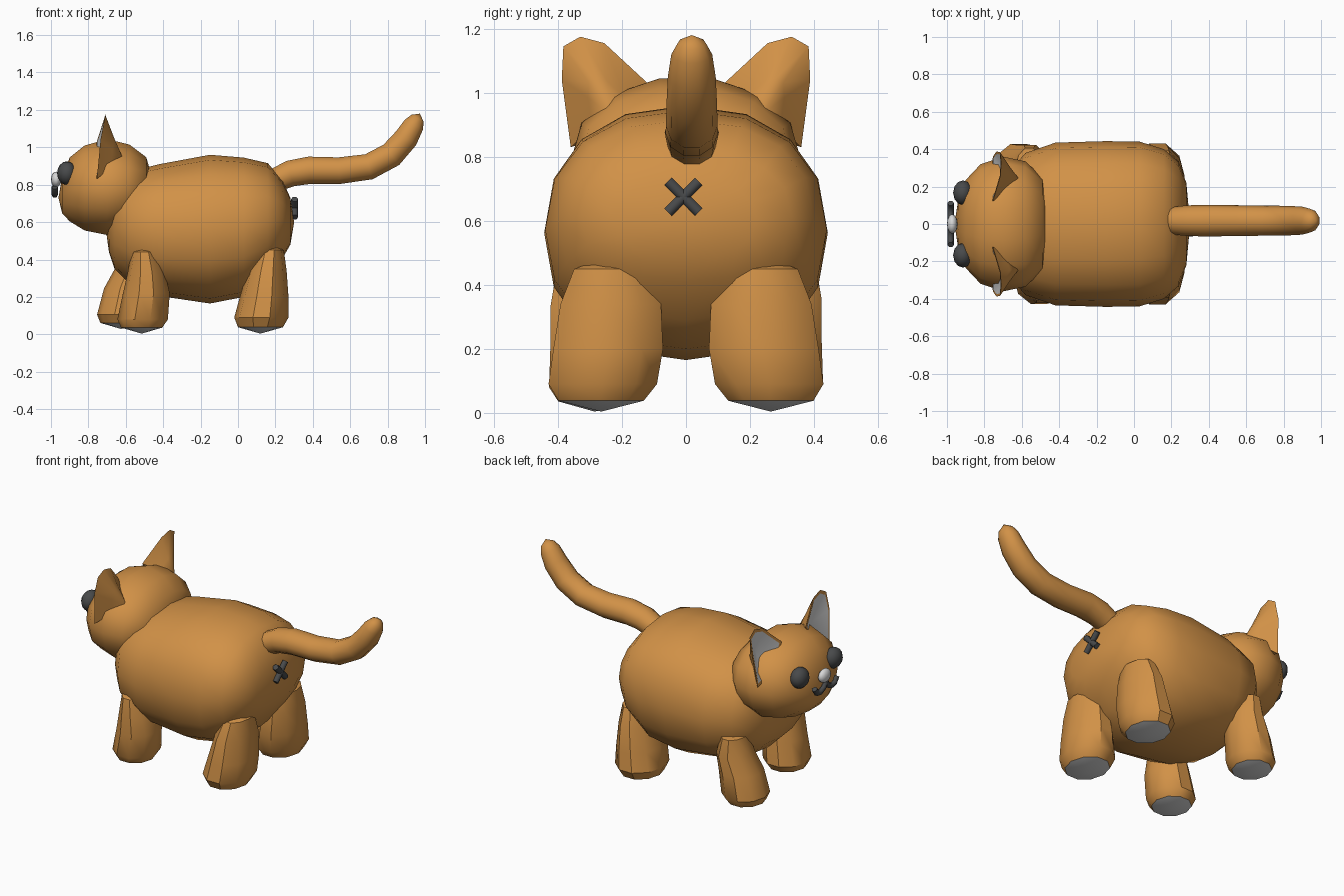
import bpy, bmesh, math
from mathutils import Vector

if "Cube" in bpy.data.objects:
    bpy.data.objects.remove(bpy.data.objects["Cube"])


def material(name, rgb):
    m = bpy.data.materials.new(name)
    m.diffuse_color = (*rgb, 1)
    m.use_nodes = True
    m.node_tree.nodes["Principled BSDF"].inputs["Base Color"].default_value = m.diffuse_color
    return m


ORANGE = material("orange fur", (0.64, 0.285, 0.063))
WHITE = material("light grey", (0.68, 0.68, 0.68))
DARK = material("dark grey", (0.065, 0.068, 0.07))


def finish(name, bm, mats, angle=50):
    bmesh.ops.recalc_face_normals(bm, faces=bm.faces)
    me = bpy.data.meshes.new(name)
    bm.to_mesh(me)
    bm.free()
    ob = bpy.data.objects.new(name, me)
    bpy.context.collection.objects.link(ob)
    for m in mats:
        me.materials.append(m)
    bpy.context.view_layer.objects.active = ob
    ob.select_set(True)
    bpy.ops.object.shade_smooth_by_angle(angle=math.radians(angle))
    ob.select_set(False)
    return ob


def ring(c, u, v, n=12, power=2.0):
    """Superellipse around c spanned by the half axes u and v."""
    out = []
    for i in range(n):
        a = 2 * math.pi * i / n
        ca, sa = math.cos(a), math.sin(a)
        f = lambda t: math.copysign(abs(t) ** (2 / power), t)
        out.append(Vector(c) + Vector(u) * f(ca) + Vector(v) * f(sa))
    return out


def loft(name, rings, start, end, mats, end_mat=0, angle=50):
    """Skin a row of rings and close both ends with a fan to a point."""
    bm = bmesh.new()
    rows = [[bm.verts.new(p) for p in r] for r in rings]
    n = len(rows[0])
    for a, b in zip(rows, rows[1:]):
        for i in range(n):
            j = (i + 1) % n
            bm.faces.new((a[i], a[j], b[j], b[i]))
    for row, p, mi in ((rows[0], start, 0), (rows[-1], end, end_mat)):
        tip = bm.verts.new(p)
        for i in range(n):
            bm.faces.new((row[i], row[(i + 1) % n], tip)).material_index = mi
    return finish(name, bm, mats, angle)


def ellipsoid(name, c, r, mat, u=12, v=8):
    bm = bmesh.new()
    bmesh.ops.create_uvsphere(bm, u_segments=u, v_segments=v, radius=1)
    for w in bm.verts:
        w.co = Vector(c) + Vector(w.co[i] * r[i] for i in range(3))
    return finish(name, bm, [mat], 60)


def tube(name, pts, r, mat):
    cu = bpy.data.curves.new(name, 'CURVE')
    cu.dimensions = '3D'
    cu.bevel_depth = r
    cu.bevel_resolution = 1
    cu.use_fill_caps = True
    sp = cu.splines.new('POLY')
    sp.points.add(len(pts) - 1)
    for p, co in zip(sp.points, pts):
        p.co = (*co, 1)
    cu.materials.append(mat)
    ob = bpy.data.objects.new(name, cu)
    bpy.context.collection.objects.link(ob)


# Body: x, low z, high z, half width
sections = [(-0.69, 0.44, 0.68, 0.17), (-0.66, 0.35, 0.80, 0.29), (-0.58, 0.27, 0.87, 0.38),
            (-0.42, 0.205, 0.91, 0.435), (-0.15, 0.165, 0.96, 0.443), (0.03, 0.2, 0.945, 0.44),
            (0.16, 0.29, 0.915, 0.40), (0.24, 0.41, 0.82, 0.33), (0.28, 0.48, 0.73, 0.22)]
loft("body", [ring((x, 0, (lo + hi) / 2), (0, w, 0), (0, 0, (hi - lo) / 2), 16, 2.25)
              for x, lo, hi, w in sections], (-0.705, 0, 0.55), (0.30, 0, 0.60), [ORANGE])

# Head: wide rounded block facing -x
heads = [(-0.94, 0.645, 0.845, 0.13), (-0.90, 0.60, 0.95, 0.235), (-0.82, 0.55, 1.015, 0.32),
         (-0.70, 0.525, 1.05, 0.36), (-0.58, 0.55, 1.02, 0.335), (-0.49, 0.65, 0.95, 0.25)]
loft("head", [ring((x, 0, (lo + hi) / 2), (0, w, 0), (0, 0, (hi - lo) / 2), 14, 2.1)
              for x, lo, hi, w in heads], (-0.96, 0, 0.73), (-0.455, 0, 0.82), [ORANGE])

# Tail: tube along a bent path with a rounded tip
path = [(0.19, 0.82), (0.28, 0.86), (0.38, 0.877), (0.54, 0.875), (0.70, 0.896),
        (0.82, 0.96), (0.90, 1.05), (0.94, 1.12), (0.96, 1.155)]
radii = [0.066, 0.074, 0.077, 0.075, 0.073, 0.072, 0.068, 0.058, 0.04]
rows = []
for i, (x, z) in enumerate(path):
    a, b = path[max(i - 1, 0)], path[min(i + 1, len(path) - 1)]
    d = Vector((b[0] - a[0], 0, b[1] - a[1])).normalized()
    r = radii[i]
    rows.append(ring((x, 0.018, z), (0, r * 1.1, 0), Vector((-d.z, 0, d.x)) * r, 10))
loft("tail", rows, (0.17, 0.018, 0.81), (0.972, 0.018, 1.18), [ORANGE])


# Legs: rings of x, y, z, x radius, y radius, ending in a light sole
def leg(name, side, prof, lift=0.0):
    rows = [ring((x, side * y, z + lift), (rx, 0, 0), (0, ry, 0), 10) for x, y, z, rx, ry in prof]
    x, y, z = prof[0][:3]
    ex, ey = prof[-1][:2]
    loft(name, rows, (x, side * y, z + 0.04), (ex, side * ey, 0.004 + lift),
         [ORANGE, WHITE], 1, 35)


rear = [(0.17, 0.235, 0.45, 0.075, 0.12), (0.155, 0.235, 0.34, 0.105, 0.165),
        (0.14, 0.243, 0.2, 0.13, 0.18), (0.125, 0.26, 0.09, 0.145, 0.178),
        (0.12, 0.265, 0.038, 0.12, 0.14)]
front_right = [(-0.50, 0.31, 0.44, 0.07, 0.10), (-0.49, 0.30, 0.33, 0.10, 0.13),
               (-0.49, 0.29, 0.22, 0.125, 0.14), (-0.51, 0.285, 0.08, 0.135, 0.15),
               (-0.515, 0.285, 0.036, 0.11, 0.12)]
front_left = [(x - 0.06 - 0.05 * (0.45 - z), y, z, rx, ry) for x, y, z, rx, ry in front_right]
front_left = [(x - 0.03 * (z < 0.25), y, z, rx, ry) for x, y, z, rx, ry in front_left]
leg("rear_leg_left", 1, rear)
leg("rear_leg_right", -1, rear)
leg("front_leg_right", -1, front_right)
leg("front_leg_left", 1, front_left, 0.025)


# Ears: rim in front, bulge behind, recessed light inside
def ear(name, s):
    rim = [(-0.755, 0.36, 0.83), (-0.735, 0.388, 1.04), (-0.715, 0.383, 1.145), (-0.71, 0.33, 1.175),
           (-0.715, 0.255, 1.155), (-0.755, 0.12, 1.03), (-0.76, 0.2, 0.88)]
    bm = bmesh.new()
    P = [Vector((x, s * y, z)) for x, y, z in rim]
    mid = Vector((-0.735, s * 0.285, 1.01))
    front = [bm.verts.new(p) for p in P]
    inner = [bm.verts.new(p.lerp(mid, 0.12)) for p in P]
    back = [bm.verts.new(p.lerp(Vector((-0.62, s * 0.24, 0.94)), 0.55)) for p in P]
    pit = bm.verts.new((-0.685, s * 0.27, 0.98))
    peak = bm.verts.new((-0.61, s * 0.235, 0.93))
    for i in range(len(P)):
        j = (i + 1) % len(P)
        bm.faces.new((front[i], front[j], inner[j], inner[i]))
        bm.faces.new((front[i], front[j], back[j], back[i]))
        bm.faces.new((back[i], back[j], peak))
        bm.faces.new((inner[i], inner[j], pit)).material_index = 1
    finish(name, bm, [ORANGE, WHITE], 40)


for side, label in ((1, "left"), (-1, "right")):
    ear("ear_" + label, side)
    ellipsoid("eye_" + label, (-0.915, side * 0.167, 0.862), (0.052, 0.066, 0.063), DARK)

# Nose and curled mouth
ellipsoid("nose", (-0.972, 0, 0.828), (0.028, 0.052, 0.042), WHITE)
half = [(0.0, 0.79), (0.02, 0.762), (0.055, 0.746), (0.09, 0.752), (0.112, 0.785)]
for s, label in ((1, "left"), (-1, "right")):
    tube("mouth_" + label, [(-0.98, s * y, z) for y, z in half], 0.017, DARK)

# Cross mark on the rear
for s in (1, -1):
    tube("rear_cross_" + ("a" if s > 0 else "b"),
         [(0.303, -0.008 - s * t, 0.675 - t) for t in (0.048, 0.042, -0.042, -0.048)], 0.019, DARK)
